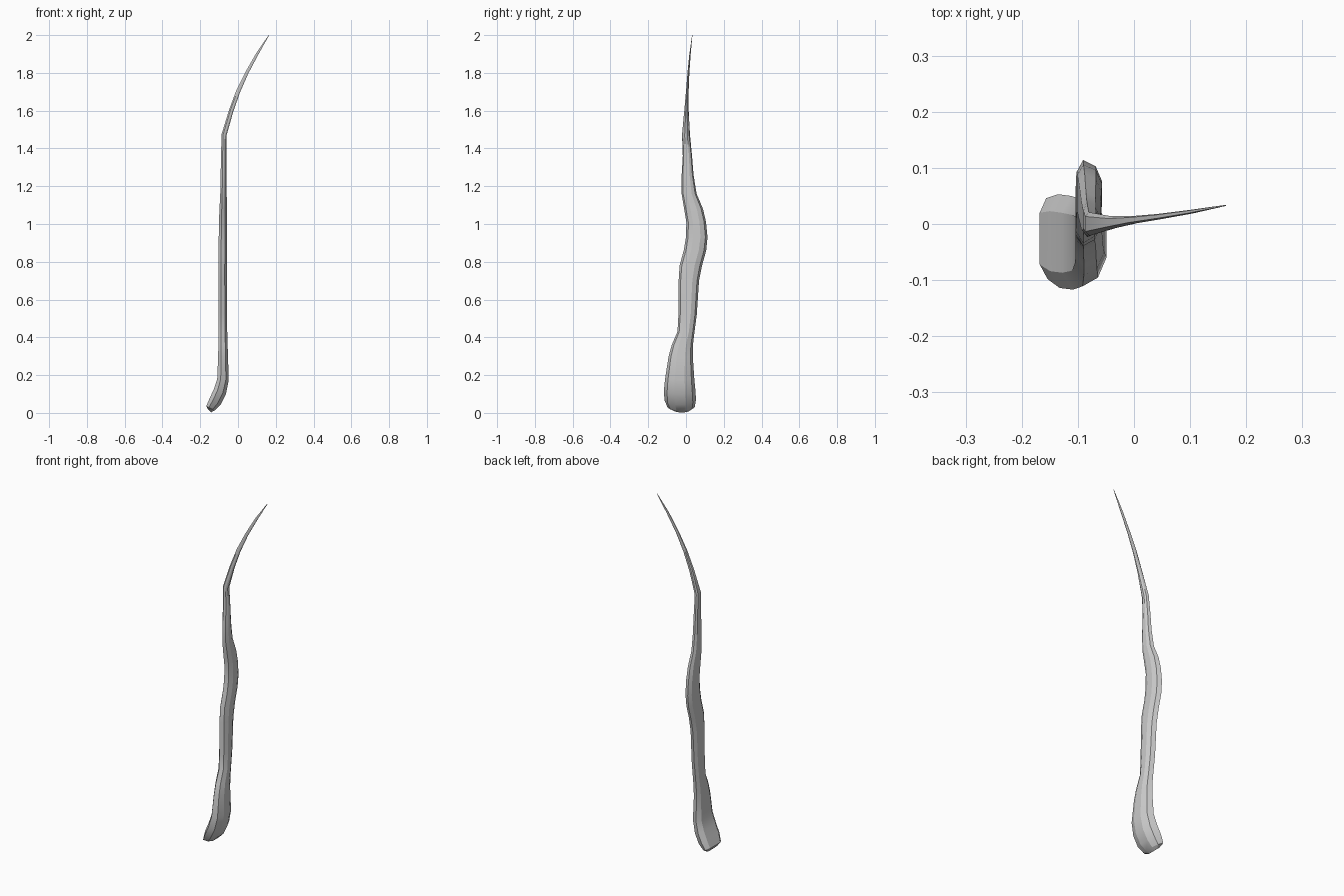
import bpy, bmesh

# Cross-section as (across thickness, across width) fractions: flat back, domed face
PROFILE = [(0, .5), (0, .18), (.3, 0), (.75, .1), (1, .33),
           (1, .67), (.75, .9), (.25, 1), (0, .82)]

# Stations: left x, left z, right x, right z, min y, max y
STATIONS = [
    (-.158, .018, -.142, .003, -.065, .020),   # rounded foot
    (-.168, .035, -.122, .014, -.098, .046),
    (-.150, .078, -.092, .044, -.114, .053),
    (-.128, .125, -.064, .100, -.117, .050),
    (-.110, .180, -.049, .175, -.111, .044),
    (-.105, .300, -.053, .300, -.092, .036),
    (-.104, .360, -.055, .360, -.075, .037),
    (-.104, .430, -.057, .430, -.045, .045),
    (-.104, .520, -.058, .520, -.040, .057),
    (-.104, .700, -.059, .700, -.039, .069),
    (-.104, .780, -.059, .780, -.034, .085),
    (-.103, .860, -.058, .860, -.012, .107),
    (-.102, .930, -.057, .930, .000, .114),
    (-.101, 1.010, -.057, 1.010, .002, .106),
    (-.098, 1.080, -.058, 1.080, -.010, .090),
    (-.094, 1.160, -.060, 1.160, -.023, .056),
    (-.092, 1.260, -.060, 1.260, -.023, .040),
    (-.090, 1.360, -.061, 1.360, -.017, .032),
    (-.087, 1.475, -.061, 1.468, -.021, .021),  # bend into the whip
    (-.047, 1.605, -.025, 1.595, -.009, .014),
    (-.010, 1.705, .010, 1.695, .000, .014),
    (.039, 1.804, .054, 1.796, .008, .018),
    (.096, 1.904, .107, 1.896, .018, .025),
    (.162, 2.000, .164, 1.998, .032, .034),     # tip
]


def loft(name, stations):
    bm = bmesh.new()
    rings = []
    for lx, lz, rx, rz, y0, y1 in stations:
        rings.append([bm.verts.new((lx + (rx - lx) * u, y0 + (y1 - y0) * v,
                                    lz + (rz - lz) * u)) for u, v in PROFILE])
    n = len(PROFILE)
    for a, b in zip(rings, rings[1:]):
        for i in range(n):
            j = (i + 1) % n
            bm.faces.new((a[i], a[j], b[j], b[i]))
    bm.faces.new(rings[0][::-1])
    bm.faces.new(rings[-1])
    bmesh.ops.recalc_face_normals(bm, faces=bm.faces)
    mesh = bpy.data.meshes.new(name)
    bm.to_mesh(mesh)
    bm.free()
    ob = bpy.data.objects.new(name, mesh)
    bpy.context.collection.objects.link(ob)
    return ob


# Whole stalk, from blunt foot to thin whip
stalk = loft("stalk", STATIONS)
bpy.context.view_layer.objects.active = stalk
stalk.select_set(True)
bpy.ops.object.shade_smooth_by_angle(angle=0.35)
